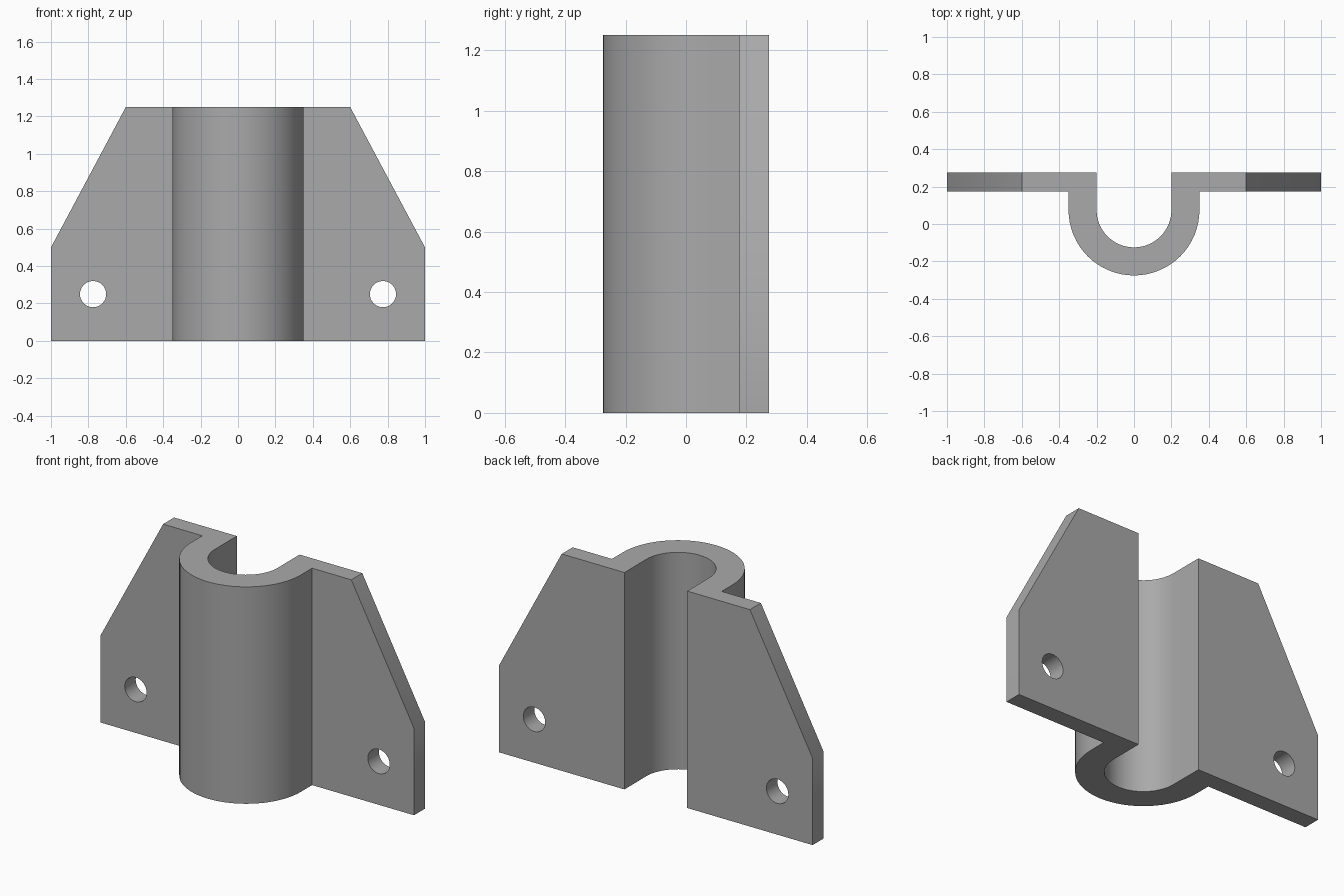
import bpy
import bmesh
import math
from mathutils import Vector

if "Cube" in bpy.data.objects:
    bpy.data.objects.remove(bpy.data.objects["Cube"])

HEIGHT = 1.25
BACK, FLANGE_FRONT = 0.275, 0.175   # flange plate faces
AXIS_Y = 0.075                      # centre of the round channel
OUTER, INNER = 0.35, 0.2
SEGMENTS = 32

grey = bpy.data.materials.new("plain grey")
grey.use_nodes = True
colour = (0.4, 0.4, 0.4, 1)
grey.diffuse_color = colour
grey.node_tree.nodes["Principled BSDF"].inputs["Base Color"].default_value = colour


def half_round(radius):
    """Half circle bulging to the front, from -x to +x."""
    angles = [math.pi * (1 + i / SEGMENTS) for i in range(SEGMENTS + 1)]
    return [(radius * math.cos(a), AXIS_Y + radius * math.sin(a)) for a in angles]


# Plan outline: flange, outer wall, flange, inner wall
outline = [(-1, BACK), (-1, FLANGE_FRONT), (-OUTER, FLANGE_FRONT)]
outline += half_round(OUTER)
outline += [(OUTER, FLANGE_FRONT), (1, FLANGE_FRONT), (1, BACK), (INNER, BACK)]
outline += half_round(INNER)[::-1]
outline += [(-INNER, BACK)]

# Extrude the outline upwards
bm = bmesh.new()
base = bm.faces.new([bm.verts.new((x, y, 0)) for x, y in outline])
top = bmesh.ops.extrude_face_region(bm, geom=[base], use_keep_orig=True)["geom"]
bmesh.ops.translate(bm, vec=(0, 0, HEIGHT),
                    verts=[v for v in top if isinstance(v, bmesh.types.BMVert)])

# Slope the upper outside corner of each flange
for side in (-1, 1):
    cut = bmesh.ops.bisect_plane(
        bm, geom=bm.verts[:] + bm.edges[:] + bm.faces[:],
        plane_co=(side, 0, 0.5), plane_no=Vector((side * 0.75, 0, 0.4)),
        clear_outer=True)["geom_cut"]
    edges = [e for e in cut if isinstance(e, bmesh.types.BMEdge)]
    bmesh.ops.holes_fill(bm, edges=edges, sides=0)
bmesh.ops.recalc_face_normals(bm, faces=bm.faces[:])

mesh = bpy.data.meshes.new("channel_bracket")
bm.to_mesh(mesh)
bm.free()
mesh.materials.append(grey)
bracket = bpy.data.objects.new("channel_bracket", mesh)
bpy.context.collection.objects.link(bracket)

# Drill a bolt hole through each flange
for side, name in ((1, "left"), (-1, "right")):
    bpy.ops.mesh.primitive_cylinder_add(
        vertices=32, radius=0.07, depth=0.3, rotation=(math.pi / 2, 0, 0),
        location=(side * 0.775, (BACK + FLANGE_FRONT) / 2, 0.25))
    drill = bpy.context.object
    drill.name = name + "_hole_cutter"
    drill.hide_render = True
    drill.data.materials.append(grey)
    bpy.context.view_layer.objects.active = bracket
    hole = bracket.modifiers.new(name + "_bolt_hole", "BOOLEAN")
    hole.operation = "DIFFERENCE"
    hole.solver = "EXACT"
    hole.object = drill
    bpy.ops.object.modifier_apply(modifier=hole.name)
    bpy.data.objects.remove(drill)

# Smooth round walls, sharp corners
bpy.ops.object.select_all(action="DESELECT")
bracket.select_set(True)
bpy.context.view_layer.objects.active = bracket
bpy.ops.object.shade_smooth_by_angle(angle=math.radians(30))
